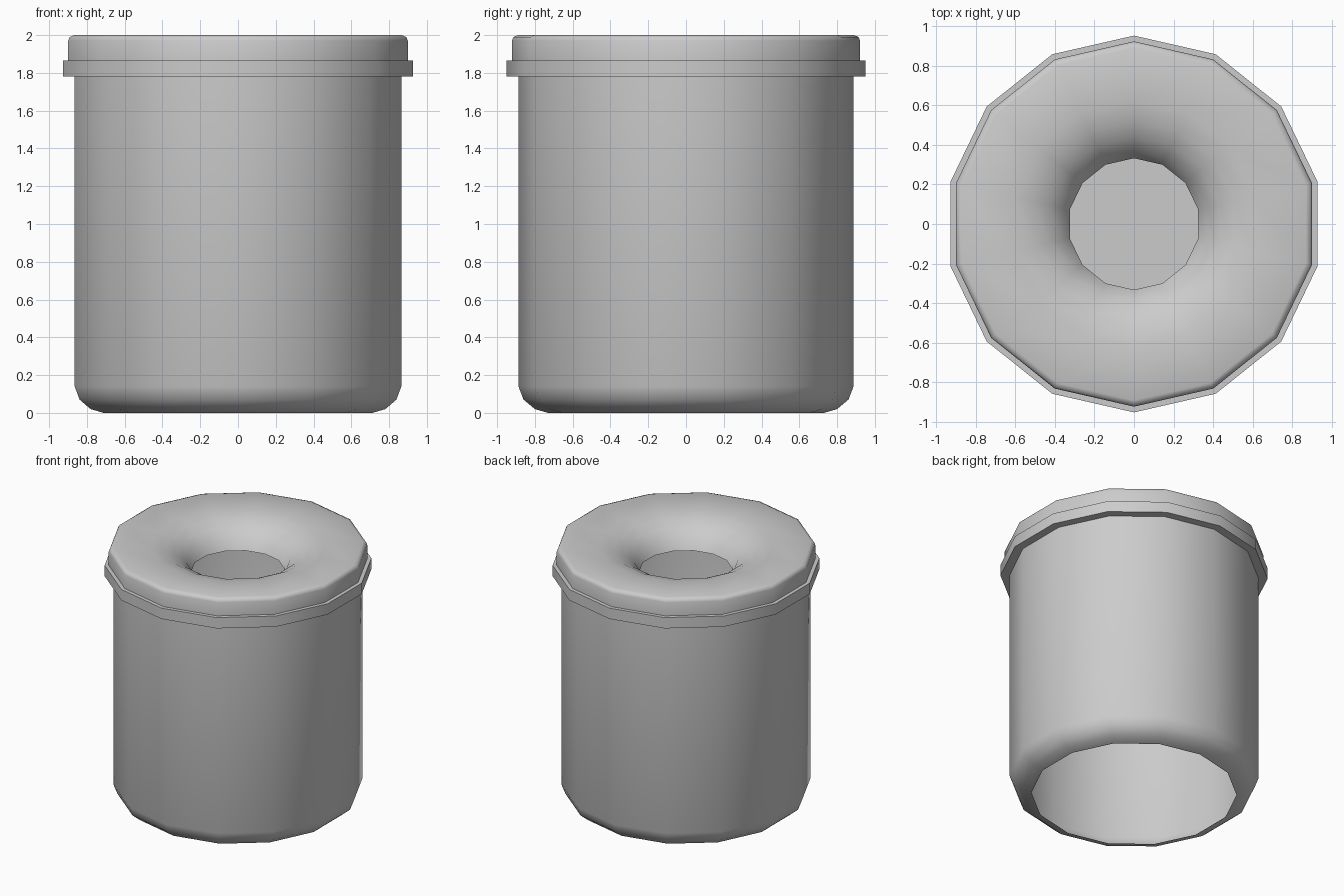
import bpy, bmesh, math

if "Cube" in bpy.data.objects:
    bpy.data.objects.remove(bpy.data.objects["Cube"])

SIDES = 14


def lathe(name, profile, cap=False, angle=40):
    """Spin (radius, height) points round z; a vertex lies on the y axis."""
    bm = bmesh.new()
    rings = []
    for r, z in profile:
        ring = []
        for i in range(SIDES):
            a = math.pi / 2 + 2 * math.pi * i / SIDES
            ring.append(bm.verts.new((r * math.cos(a), r * math.sin(a), z)))
        rings.append(ring)
    for lower, upper in zip(rings, rings[1:]):
        for i in range(SIDES):
            j = (i + 1) % SIDES
            bm.faces.new((lower[i], lower[j], upper[j], upper[i]))
    if cap:
        bm.faces.new(rings[-1])
    mesh = bpy.data.meshes.new(name)
    bm.to_mesh(mesh)
    bm.free()
    obj = bpy.data.objects.new(name, mesh)
    bpy.context.collection.objects.link(obj)
    bpy.ops.object.select_all(action='DESELECT')
    obj.select_set(True)
    bpy.context.view_layer.objects.active = obj
    bpy.ops.object.shade_smooth_by_angle(angle=math.radians(angle))
    return obj


# Open-bottomed body with a rounded lower edge
lathe("canister_body", [(0.73, 0), (0.80, 0.02), (0.86, 0.07),
                        (0.887, 0.14), (0.887, 1.80)])

# Flange round the foot of the lid
lathe("lid_flange", [(0.88, 1.78), (0.951, 1.78), (0.951, 1.865), (0.915, 1.865)])

# Lid wall, bevelled rim and the funnel dipping to the central hole
lathe("lid", [(0.922, 1.86), (0.922, 1.97), (0.914, 1.99), (0.89, 2.0),
              (0.62, 1.993), (0.52, 1.97), (0.44, 1.93),
              (0.37, 1.87), (0.332, 1.80)], angle=50)

# Floor inside the body, seen through the hole
lathe("inner_floor", [(0.887, 1.05)], cap=True)
